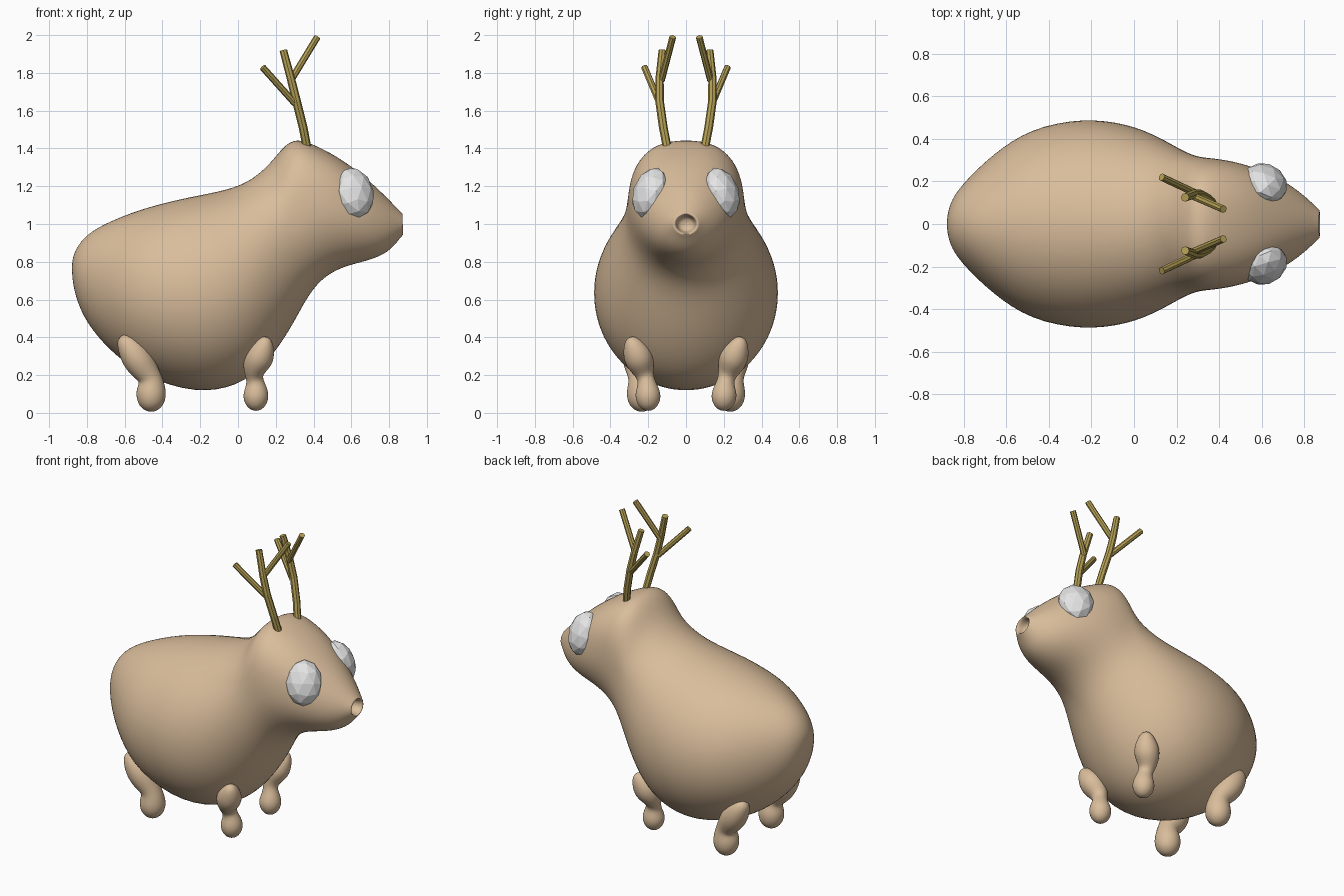
import bpy, bmesh, math
from mathutils import Vector, Matrix

cube = bpy.data.objects.get("Cube")
if cube:
    bpy.data.objects.remove(cube, do_unlink=True)


def material(name, rgb):
    m = bpy.data.materials.new(name)
    m.use_nodes = True
    m.diffuse_color = (*rgb, 1)
    m.node_tree.nodes["Principled BSDF"].inputs["Base Color"].default_value = (*rgb, 1)
    return m


TAN = material("tan fur", (0.70, 0.51, 0.33))
HORN = material("olive antler", (0.46, 0.35, 0.09))
WHITE = material("eye white", (0.78, 0.78, 0.78))


def finish(bm, name, mat, smooth=False, mirror=False):
    bmesh.ops.recalc_face_normals(bm, faces=bm.faces)
    mesh = bpy.data.meshes.new(name)
    bm.to_mesh(mesh)
    bm.free()
    mesh.materials.append(mat)
    for p in mesh.polygons:
        p.use_smooth = smooth
    ob = bpy.data.objects.new(name, mesh)
    bpy.context.collection.objects.link(ob)
    if mirror:
        mod = ob.modifiers.new("mirror", 'MIRROR')
        mod.use_axis = (False, True, False)
        mod.use_mirror_merge = False
    if smooth:
        mod = ob.modifiers.new("smooth", 'SUBSURF')
        mod.levels = mod.render_levels = 2
    return ob


def loft(bm, rings):
    rows = [[bm.verts.new(p) for p in ring] for ring in rings]
    n = len(rows[0])
    for a, b in zip(rows, rows[1:]):
        for i in range(n):
            j = (i + 1) % n
            bm.faces.new((a[i], a[j], b[j], b[i]))
    bm.faces.new(rows[0])
    bm.faces.new(rows[-1])


def tube(bm, path, radii, sides):
    pts = [Vector(p) for p in path]
    rings = []
    for i, p in enumerate(pts):
        d = (pts[min(i + 1, len(pts) - 1)] - pts[max(i - 1, 0)]).normalized()
        u = d.cross(Vector((0, 1, 0))).normalized()
        v = d.cross(u)
        rings.append([p + radii[i] * (u * math.cos(t) + v * math.sin(t))
                      for t in (2 * math.pi * k / sides for k in range(sides))])
    loft(bm, rings)


# Body and head: tilted oval sections (top x, top z, bottom x, bottom z, half width)
SECTIONS = [
    (-.88, .81, -.88, .74, .035), (-.85, .89, -.865, .62, .12),
    (-.78, .965, -.805, .475, .205), (-.65, 1.03, -.68, .325, .33),
    (-.48, 1.095, -.50, .185, .455), (-.25, 1.15, -.22, .095, .505),
    (-.05, 1.185, 0, .135, .475), (.08, 1.24, .15, .25, .415),
    (.18, 1.335, .28, .44, .345), (.24, 1.415, .36, .60, .317),
    (.31, 1.46, .44, .705, .312), (.42, 1.415, .54, .765, .295),
    (.55, 1.345, .64, .792, .258), (.68, 1.245, .73, .817, .205),
    (.78, 1.15, .81, .86, .14), (.86, 1.065, .865, .935, .075),
    # Open mouth recess
    (.875, 1.055, .88, .945, .062), (.86, 1.045, .86, .955, .05),
    (.80, 1.04, .80, .96, .045)]
rings = []
for tx, tz, bx, bz, w in SECTIONS:
    top, low = Vector((tx, 0, tz)), Vector((bx, 0, bz))
    mid, half = (top + low) / 2, (top - low) / 2
    ring = []
    for k in range(24):
        t = 2 * math.pi * k / 24
        c, s = math.cos(t), math.sin(t)
        # The crown of the head is squarer than the body
        e = .8 if s > 0 and .2 < tx < .6 else 1
        ring.append(mid + half * math.copysign(abs(s) ** e, s)
                    + Vector((0, w * math.copysign(abs(c) ** e, c), 0)))
    rings.append(ring)
bm = bmesh.new()
loft(bm, rings)
finish(bm, "body_and_head", TAN, smooth=True)

# Legs: thigh, narrow ankle and round foot in one piece
bm = bmesh.new()
tube(bm, [(.155, .30, .40), (.14, .28, .36), (.11, .25, .29), (.08, .225, .22),
          (.09, .21, .175), (.095, .205, .13), (.095, .2, .085),
          (.095, .2, .035), (.095, .2, .01)],
     [.02, .06, .088, .058, .042, .062, .073, .055, .018], 12)
finish(bm, "front_legs", TAN, smooth=True, mirror=True)

bm = bmesh.new()
tube(bm, [(-.62, .27, .41), (-.58, .265, .36), (-.53, .255, .28), (-.48, .245, .21),
          (-.46, .24, .175), (-.46, .235, .12), (-.46, .235, .07),
          (-.46, .235, .03), (-.46, .235, .005)],
     [.03, .07, .088, .068, .065, .083, .08, .06, .02], 12)
finish(bm, "rear_legs", TAN, smooth=True, mirror=True)

# Faceted eyes set into the sides of the head
bm = bmesh.new()
turn = Matrix.Rotation(math.radians(-30), 4, 'Z') @ Matrix.Rotation(math.radians(20), 4, 'X')
bmesh.ops.create_icosphere(
    bm, subdivisions=2, radius=1,
    matrix=Matrix.Translation((.615, .19, 1.165)) @ turn @ Matrix.Diagonal((.11, .085, .14, 1)))
finish(bm, "eyes", WHITE, mirror=True)

# Antlers: curved beam with two tines
bm = bmesh.new()
tube(bm, [(.37, .095, 1.38), (.345, .12, 1.51), (.31, .14, 1.65), (.28, .14, 1.77),
          (.24, .125, 1.92)], [.023, .023, .023, .022, .02], 8)
tube(bm, [(.30, .14, 1.64), (.13, .22, 1.83)], [.018, .018], 8)
tube(bm, [(.28, .13, 1.76), (.42, .07, 1.99)], [.018, .018], 8)
finish(bm, "antlers", HORN, mirror=True)
